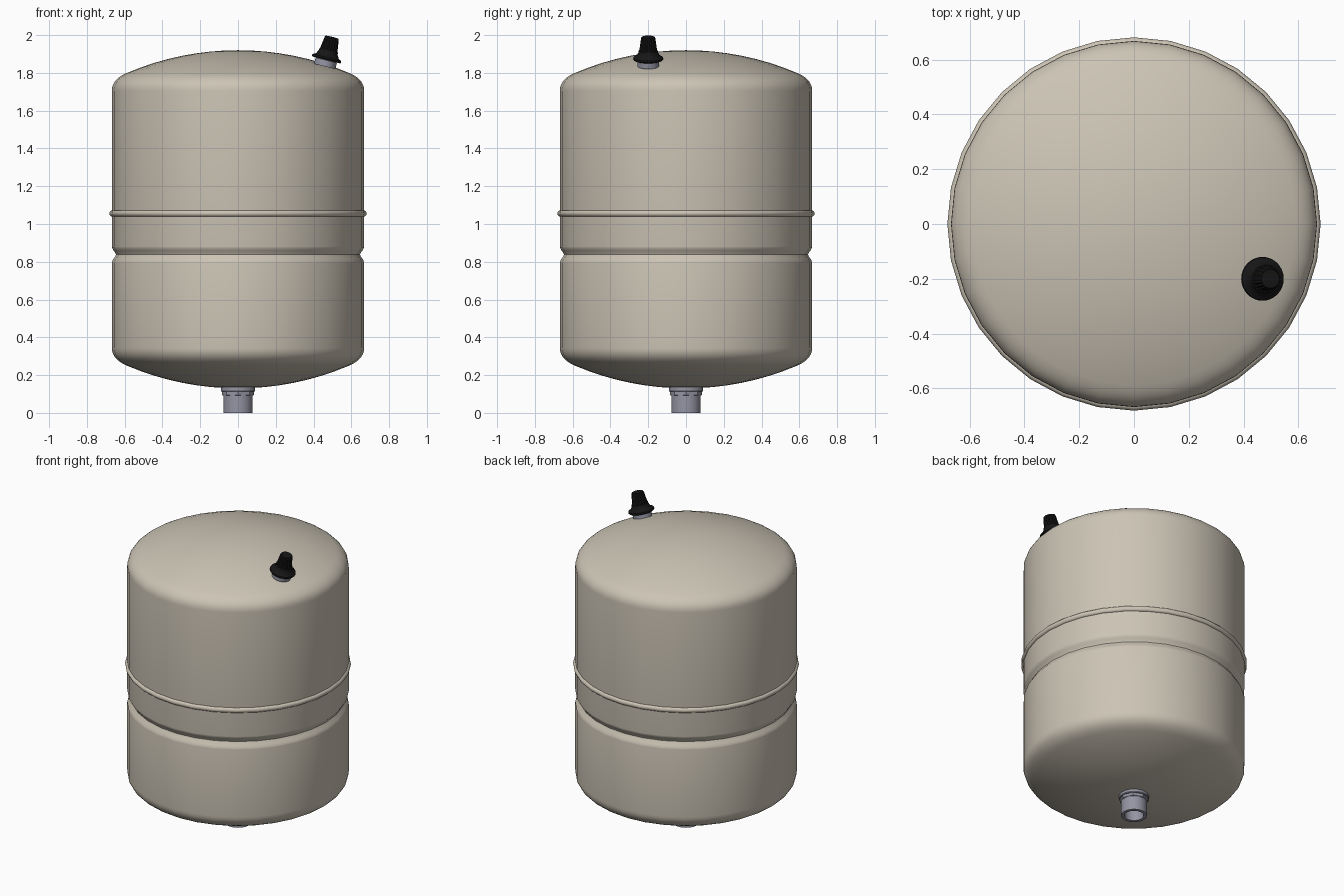
import bpy, bmesh, math
from mathutils import Matrix

if "Cube" in bpy.data.objects:
    bpy.data.objects.remove(bpy.data.objects["Cube"])


def material(name, rgb):
    m = bpy.data.materials.new(name)
    m.diffuse_color = (*rgb, 1)
    m.use_nodes = True
    m.node_tree.nodes["Principled BSDF"].inputs["Base Color"].default_value = m.diffuse_color
    return m


PAINT = material("beige_paint", (0.60, 0.55, 0.46))
METAL = material("grey_metal", (0.30, 0.30, 0.37))
RUBBER = material("black_plastic", (0.008, 0.008, 0.008))


def lathe(name, profile, mat, segs=32, closed=False, matrix=None, ribs=None, angle=35):
    """Spin (r, z) points about z; r = 0 becomes a pole. ribs = (first, last, depth)."""
    bm = bmesh.new()
    rings = []
    for i, (r, z) in enumerate(profile):
        if r == 0:
            rings.append([bm.verts.new((0, 0, z))] * segs)
            continue
        ring = []
        for k in range(segs):
            a = 2 * math.pi * k / segs
            rr = r
            if ribs and ribs[0] <= i <= ribs[1] and k % 2:
                rr -= ribs[2]
            ring.append(bm.verts.new((rr * math.cos(a), rr * math.sin(a), z)))
        rings.append(ring)
    pairs = list(zip(rings, rings[1:]))
    if closed:
        pairs.append((rings[-1], rings[0]))
    for lo, hi in pairs:
        for k in range(segs):
            n = (k + 1) % segs
            quad = list(dict.fromkeys((lo[k], lo[n], hi[n], hi[k])))
            bm.faces.new(quad)
    bmesh.ops.recalc_face_normals(bm, faces=bm.faces)
    me = bpy.data.meshes.new(name)
    bm.to_mesh(me)
    bm.free()
    ob = bpy.data.objects.new(name, me)
    bpy.context.collection.objects.link(ob)
    me.materials.append(mat)
    if matrix:
        ob.matrix_world = matrix
    bpy.ops.object.select_all(action='DESELECT')
    ob.select_set(True)
    bpy.context.view_layer.objects.active = ob
    bpy.ops.object.shade_smooth_by_angle(angle=math.radians(angle))
    return ob


# Tank shell: shallow dome, rounded shoulder, straight wall with a pressed groove
R = 0.668


def dome(z_pole, z_wall, sign):
    """Points from the pole out to the straight wall; sign is +1 for the top."""
    pts = []
    sphere, edge = 1.50, 0.59
    for i in range(9):
        r = edge * i / 8
        pts.append((r, z_pole - sign * (sphere - math.sqrt(sphere ** 2 - r * r))))
    z0 = pts[-1][1]
    # shoulder: bezier that leaves tangent to the dome and meets the wall vertically
    slope = edge / math.sqrt(sphere ** 2 - edge ** 2)
    cr, cz = R, z0 - sign * slope * (R - edge)
    for i in range(1, 8):
        t = i / 7
        pts.append(((1 - t) ** 2 * edge + 2 * t * (1 - t) * cr + t * t * R,
                    (1 - t) ** 2 * z0 + 2 * t * (1 - t) * cz + t * t * z_wall))
    return pts


groove = [(R, 0.795), (0.667, 0.80), (0.660, 0.815), (0.650, 0.828), (0.646, 0.838),
          (0.650, 0.848), (0.660, 0.861), (0.667, 0.874), (R, 0.88)]
lathe("tank_shell", dome(0.13, 0.345, -1) + groove + dome(1.92, 1.705, 1)[::-1], PAINT)

# Raised seam bead round the middle
bead = [(0.663 + 0.018 * math.cos(2 * math.pi * i / 12),
         1.056 + 0.018 * math.sin(2 * math.pi * i / 12)) for i in range(12)]
lathe("seam_bead", bead, PAINT, closed=True)

# Bottom water connection: open pipe, hexagonal nut, and flange against the dome
lathe("connection_pipe", [(0.058, 0), (0.078, 0), (0.078, 0.135), (0.058, 0.135)],
      METAL, closed=True)
lathe("pipe_plug", [(0, 0.085), (0.06, 0.085), (0.06, 0.13), (0, 0.13)], METAL)
lathe("connection_nut", [(0.076, 0.09), (0.086, 0.095), (0.086, 0.12), (0.076, 0.12)],
      METAL, segs=8, closed=True)
lathe("connection_flange", [(0.07, 0.113), (0.088, 0.113), (0.091, 0.117), (0.091, 0.137), (0.07, 0.137)],
      METAL, closed=True)

# Air valve leaning outward on the top dome
tilt = Matrix.Translation((0.47, -0.20, 1.878)) @ Matrix.Rotation(math.radians(14), 4, 'Y')
lathe("valve_base", [(0, -0.045), (0.058, -0.045), (0.058, -0.012), (0.05, -0.002), (0, -0.002)],
      METAL, matrix=tilt)
lathe("valve_cap_skirt", [(0, -0.010), (0.076, -0.010), (0.080, -0.005), (0.078, 0.003),
                          (0.062, 0.012), (0.052, 0.030), (0.050, 0.042), (0, 0.042)],
      RUBBER, matrix=tilt)
lathe("valve_cap_grip", [(0, 0.03), (0.049, 0.03), (0.047, 0.045), (0.038, 0.109), (0.034, 0.115), (0, 0.117)],
      RUBBER, segs=36, matrix=tilt, ribs=(1, 3, 0.004), angle=25)
